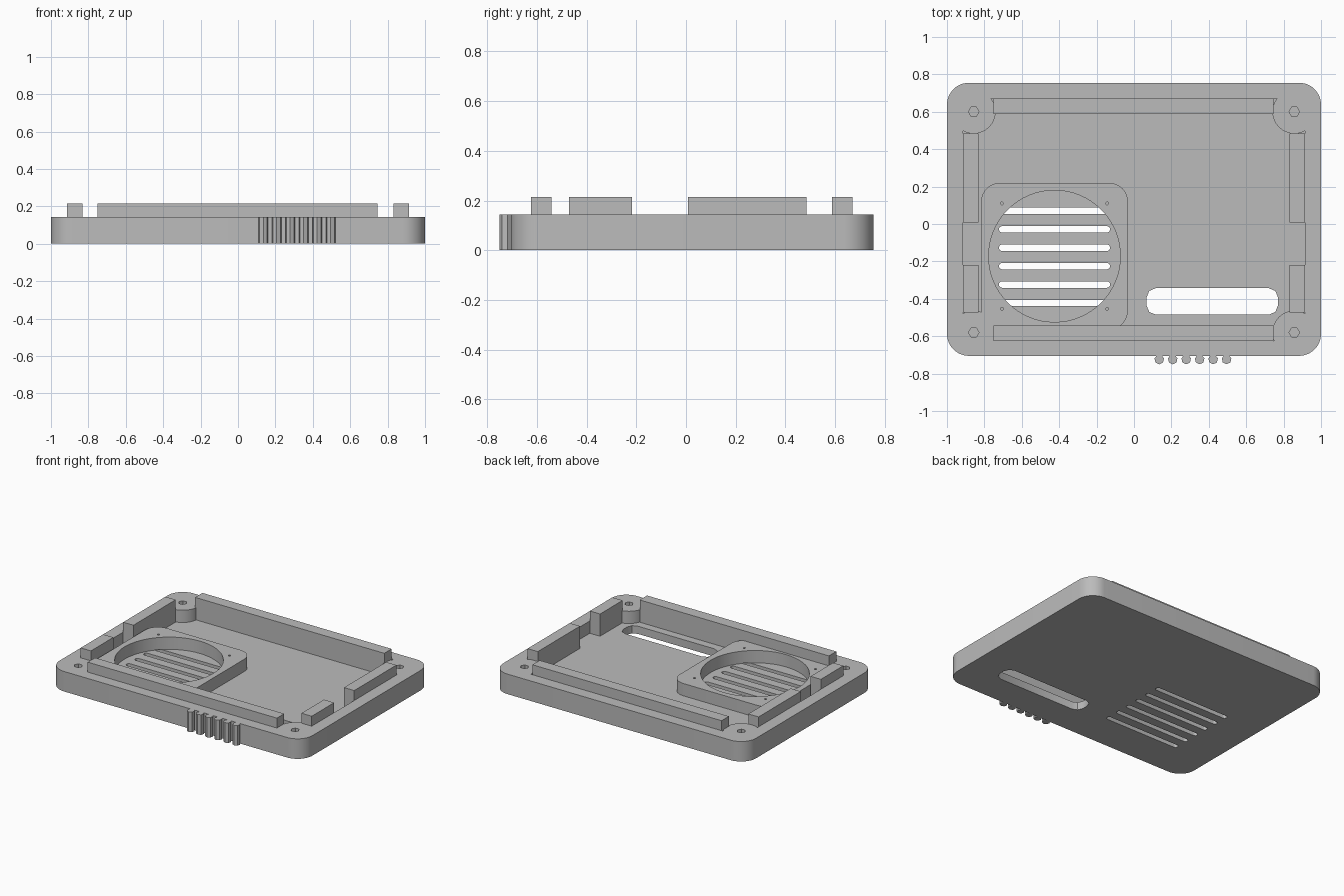
import bpy
import bmesh
from math import sin, cos, pi

cube = bpy.data.objects.get("Cube")
if cube:
    bpy.data.objects.remove(cube, do_unlink=True)

RIM, FLOOR, LIP = 0.143, 0.055, 0.214
FAN = (-0.425, -0.172)

grey = bpy.data.materials.new("plain grey plastic")
grey.use_nodes = True
COLOUR = (0.5, 0.5, 0.5, 1)
grey.diffuse_color = COLOUR
grey.node_tree.nodes["Principled BSDF"].inputs["Base Color"].default_value = COLOUR


def prism(name, outline, z0, z1):
    """Extrude a counter-clockwise outline between two heights."""
    bm = bmesh.new()
    face = bm.faces.new([bm.verts.new((x, y, z0)) for x, y in outline])
    top = bmesh.ops.extrude_face_region(bm, geom=[face])["geom"]
    verts = [v for v in top if isinstance(v, bmesh.types.BMVert)]
    bmesh.ops.translate(bm, verts=verts, vec=(0, 0, z1 - z0))
    bmesh.ops.recalc_face_normals(bm, faces=bm.faces)
    mesh = bpy.data.meshes.new(name)
    bm.to_mesh(mesh)
    bm.free()
    mesh.materials.append(grey)
    obj = bpy.data.objects.new(name, mesh)
    bpy.context.collection.objects.link(obj)
    return obj


def circle(x, y, r, n, turn=0.0):
    return [(x + r * cos(turn + 2 * pi * i / n), y + r * sin(turn + 2 * pi * i / n))
            for i in range(n)]


def rect(x0, x1, y0, y1, r=0.0, steps=8):
    """Rectangle outline, with rounded corners if r is given."""
    if not r:
        return [(x0, y0), (x1, y0), (x1, y1), (x0, y1)]
    centres = [(x1 - r, y1 - r), (x0 + r, y1 - r), (x0 + r, y0 + r), (x1 - r, y0 + r)]
    return [(cx + r * cos((q + i / steps) * pi / 2), cy + r * sin((q + i / steps) * pi / 2))
            for q, (cx, cy) in enumerate(centres) for i in range(steps + 1)]


def select(obj):
    bpy.ops.object.select_all(action='DESELECT')
    obj.select_set(True)
    bpy.context.view_layer.objects.active = obj


def cut(obj, cutter):
    """Subtract the cutter, then discard it."""
    mod = obj.modifiers.new("cut", 'BOOLEAN')
    mod.operation, mod.solver, mod.object = 'DIFFERENCE', 'EXACT', cutter
    cutter.hide_render = True
    select(obj)
    bpy.ops.object.modifier_apply(modifier=mod.name)
    bpy.data.objects.remove(cutter, do_unlink=True)


# Cavity shape, leaving the corner bosses and the fan housing standing
cavity = prism("cavity_cutter", rect(-0.913, 0.913, -0.625, 0.67), FLOOR, 0.3)
screws = [(x, y) for x in (-0.857, 0.857) for y in (-0.58, 0.6)]
for x, y in screws:
    cut(cavity, prism("boss_shape", circle(x, y, 0.117, 32), -0.1, 0.5))
fx, fy = FAN
cut(cavity, prism("housing_shape",
                  rect(fx - 0.392, fx + 0.392, fy - 0.392, fy + 0.392, 0.1), -0.1, 0.5))

# Tray body
tray = prism("tray", rect(-1, 1, -0.705, 0.755, 0.118, 12), 0, RIM)
cut(tray, cavity)

# Fan opening, its pin holes and the corner screw holes
cut(tray, prism("fan_cutter", circle(fx, fy, 0.352, 64), FLOOR, 0.3))
for sx in (-1, 1):
    for sy in (-1, 1):
        cut(tray, prism("pin_cutter", circle(fx + sx * 0.281, fy + sy * 0.282, 0.008, 8),
                        FLOOR, 0.3))
for x, y in screws:
    cut(tray, prism("screw_cutter", circle(x, y, 0.028, 6), FLOOR, 0.3))

# Vent slots under the fan and the long cable opening
for i in range(6):
    y = 0.07 - i * 0.0985
    cut(tray, prism("vent_cutter", rect(-0.722, -0.128, y - 0.017, y + 0.017, 0.0165, 4),
                    -0.1, FLOOR + 0.001))
cut(tray, prism("opening_cutter", rect(0.067, 0.77, -0.485, -0.343, 0.05, 2),
                -0.1, FLOOR + 0.02))
select(tray)
bpy.ops.object.shade_smooth_by_angle(angle=pi / 7)

# Raised locating lips along the inner walls
prism("back_lip", rect(-0.75, 0.745, 0.587, 0.67), FLOOR - 0.01, LIP)
prism("front_lip", rect(-0.75, 0.745, -0.625, -0.542), FLOOR - 0.01, LIP)
for side, x0, x1 in (("right", -0.913, -0.832), ("left", 0.832, 0.913)):
    prism(side + "_rear_lip", rect(x0, x1, 0.008, 0.485), FLOOR - 0.01, LIP)
    prism(side + "_fore_lip", rect(x0, x1, -0.472, -0.218), FLOOR - 0.01, LIP)

# Grip ribs on the front wall
for i in range(6):
    prism(f"grip_rib_{i + 1}", circle(0.135 + i * 0.072, -0.724, 0.026, 7, -pi / 2), 0, RIM)
